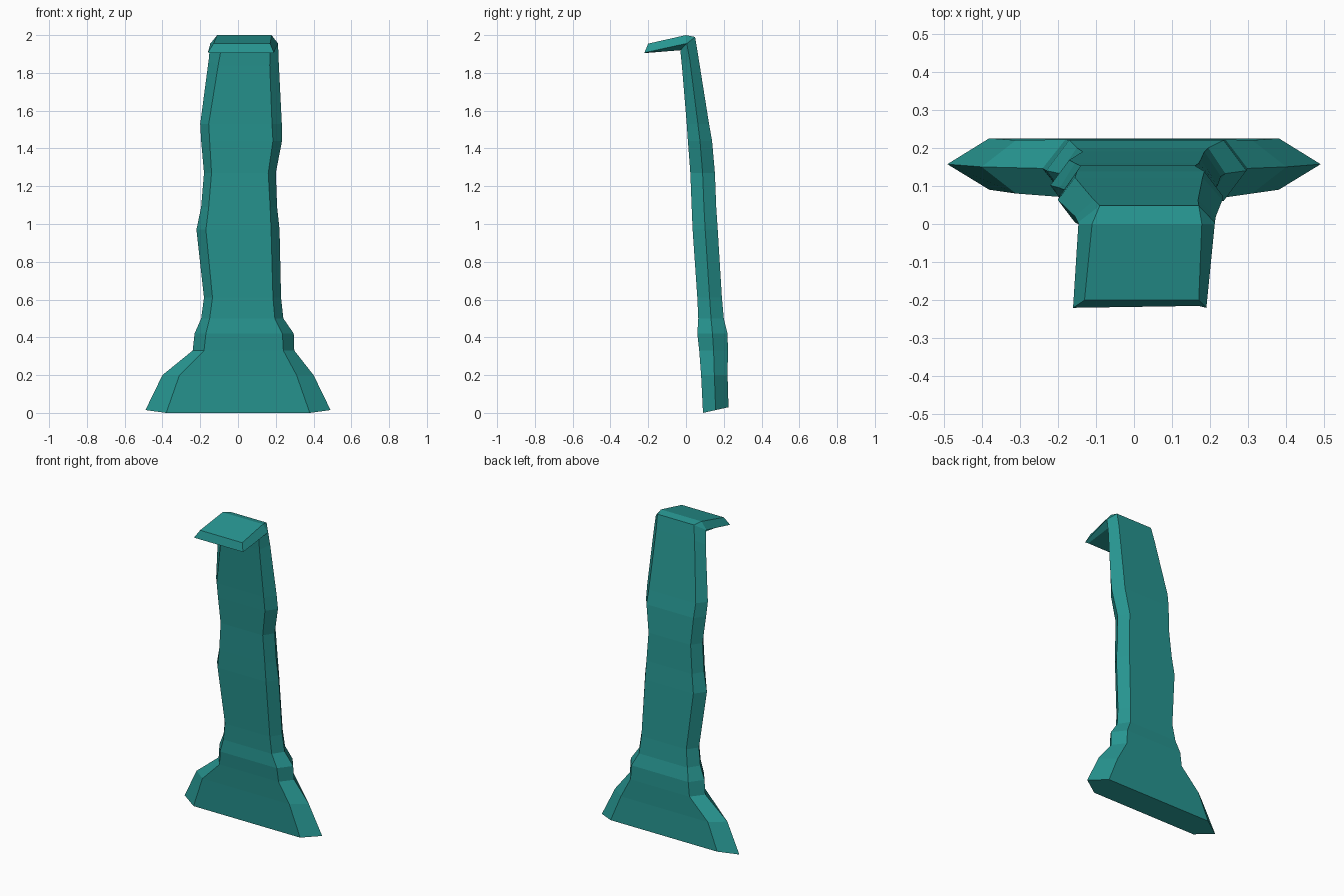
import bpy, bmesh

teal = bpy.data.materials.new("teal")
teal.diffuse_color = (0.02, 0.30, 0.28, 1)

# Upright sections: z, front y, back y, left outer, left inner, right inner, right outer
COLUMN = [
    (0.20, 0.08, 0.22, -0.40, -0.31, 0.31, 0.40),
    (0.33, 0.07, 0.222, -0.24, -0.18, 0.24, 0.298),
    (0.42, 0.06, 0.22, -0.23, -0.17, 0.235, 0.295),
    (0.50, 0.065, 0.20, -0.195, -0.15, 0.195, 0.24),
    (0.61, 0.06, 0.19, -0.18, -0.135, 0.185, 0.228),
    (0.97, 0.035, 0.168, -0.22, -0.17, 0.175, 0.22),
    (1.09, 0.03, 0.16, -0.195, -0.155, 0.17, 0.207),
    (1.27, 0.023, 0.153, -0.18, -0.14, 0.16, 0.20),
    (1.44, 0.01, 0.138, -0.195, -0.15, 0.185, 0.233),
    (1.53, 0.004, 0.122, -0.20, -0.155, 0.18, 0.232),
]

# Six-sided sections as (front yz, middle yz, back yz, x values)
rings = [((0.09, 0.0), (0.157, 0.015), (0.225, 0.03), (-0.49, -0.38, 0.38, 0.49))]
for z, yf, yb, *xs in COLUMN:
    rings.append(((yf, z), ((yf + yb) / 2, z), (yb, z), xs))
# Bend into the hooked top
rings += [
    ((-0.022, 1.84), (0.02, 1.87), (0.063, 1.90), (-0.155, -0.105, 0.168, 0.215)),
    ((-0.03, 1.92), (0.004, 1.955), (0.048, 1.99), (-0.147, -0.09, 0.17, 0.212)),
    ((-0.03, 1.92), (0.0, 1.955), (0.0, 2.0), (-0.146, -0.11, 0.178, 0.212)),
    ((-0.215, 1.905), (-0.22, 1.907), (-0.20, 1.955), (-0.16, -0.13, 0.17, 0.19)),
]

bm = bmesh.new()
loops = []
for f, m, b, (lo, li, ri, ro) in rings:
    pts = [(li, *f), (ri, *f), (ro, *m), (ri, *b), (li, *b), (lo, *m)]
    loops.append([bm.verts.new(p) for p in pts])
for a, b in zip(loops, loops[1:]):
    for i in range(6):
        j = (i + 1) % 6
        bm.faces.new((a[i], a[j], b[j], b[i]))
bm.faces.new(loops[0][::-1])
bm.faces.new(loops[-1])
bmesh.ops.remove_doubles(bm, verts=bm.verts, dist=0.0005)
bmesh.ops.recalc_face_normals(bm, faces=bm.faces)

mesh = bpy.data.meshes.new("hooked_pillar")
bm.to_mesh(mesh)
bm.free()
mesh.materials.append(teal)
bpy.context.collection.objects.link(bpy.data.objects.new("hooked_pillar", mesh))
